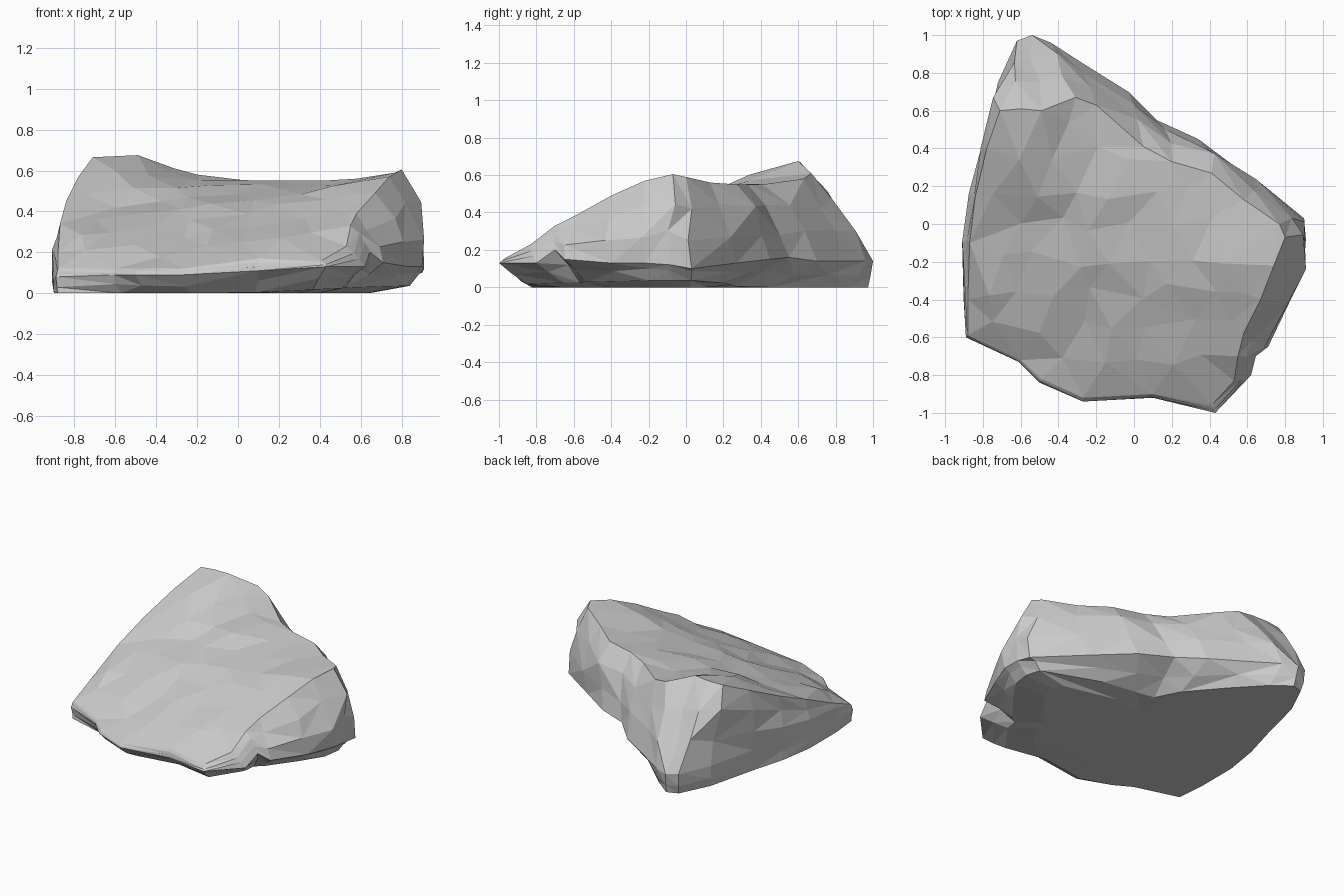
import bpy, bmesh, random
from mathutils import Vector
from mathutils.geometry import delaunay_2d_cdt

if "Cube" in bpy.data.objects:
    bpy.data.objects.remove(bpy.data.objects["Cube"])

random.seed(4)

# widest outline of the rock, counter-clockwise from the front point
outline = [(.43, -1, .13), (.62, -.8, .13), (.645, -.7, .2), (.71, -.65, .15), (.83, -.4, .13),
           (.9, -.22, .13), (.91, -.08, .12), (.9, .03, .1), (.58, .27, .13), (.34, .45, .15),
           (.12, .55, .16), (-.03, .7, .14), (-.27, .85, .14), (-.44, .96, .14), (-.54, 1, .14),
           (-.62, .97, .15), (-.72, .75, .15), (-.8, .4, .15), (-.87, .15, .15), (-.91, -.1, .14),
           (-.9, -.4, .09), (-.89, -.6, .08), (-.61, -.73, .09), (-.5, -.84, .09),
           (-.27, -.94, .09), (.1, -.92, .11)]

# rim of the sloping upper face, point for point with the outline
rim = [(.41, -.96, .16), (.53, -.83, .23), (.55, -.7, .33), (.58, -.58, .39), (.67, -.4, .49),
       (.74, -.22, .57), (.8, -.07, .605), (.77, 0, .59), (.58, .13, .56), (.41, .27, .55),
       (.2, .33, .55), (.05, .41, .55), (-.2, .63, .58), (-.31, .67, .61), (-.49, .6, .675),
       (-.6, .61, .67), (-.71, .6, .665), (-.78, .4, .57), (-.84, .15, .45), (-.87, -.1, .34),
       (-.88, -.4, .2), (-.88, -.59, .12), (-.6, -.72, .12), (-.49, -.82, .12),
       (-.27, -.92, .12), (.1, -.9, .17)]

# how far the underside is cut back below each outline point
undercut = [.16, .18, .18, .18, .12, .08, .07, .09, .18, .26, .28, .25, .18, .09, .03,
            .03, .02, .01, .01, .01, 0, .01, .06, .1, .12, .14]

outline = [Vector(p) for p in outline]
rim = [Vector(p) for p in rim]
n = len(rim)


def jitter(p, s):
    return p + Vector([random.uniform(-s, s) for _ in range(3)])


def wall(t):
    """Ring part way up the side wall, bulged outward where the wall is tall."""
    ring = []
    for a, b in zip(outline, rim):
        out = Vector((a.x, a.y, 0)).normalized()
        h = b.z - a.z
        bulge = .1 if a.x < -.65 else .25 if a.y > .8 else .5
        p = jitter(a.lerp(b, t) + out * h * bulge * t * (1 - t), .05 * h)
        p.x = max(-.91, min(.91, p.x))
        ring.append(p)
    return ring


def base(share, extra, height):
    """Underside ring pulled in by a share of the undercut, rising to the right."""
    ring = []
    for p, cut in zip(outline, undercut):
        flat = Vector((p.x, p.y, 0))
        q = flat - flat.normalized() * (cut * share + extra)
        q.z = height * p.z + (.04 * max(0, p.x) if not extra else 0)
        ring.append(q)
    return ring


# loft the underside, widest line, side wall and rim
rings = [base(1, .2, 0), base(1, 0, 0), [jitter(p, .008) for p in base(.5, 0, .45)],
         outline, wall(.35), wall(.7), rim]
bm = bmesh.new()
loops = [[bm.verts.new(p) for p in r] for r in rings]
for lo, hi in zip(loops, loops[1:]):
    for i in range(n):
        j = (i + 1) % n
        a, b, c, d = lo[i], lo[j], hi[j], hi[i]
        if random.random() < .5:
            tris = ((a, b, c), (a, c, d))
        else:
            tris = ((a, b, d), (b, c, d))
        for t in tris:
            bm.faces.new(t)
bm.faces.new(list(reversed(loops[0])))

# upper face: scattered points triangulated inside the rim
pts = [p.xy for p in rim]
for iy in range(-5, 5):
    for ix in range(-5, 5):
        q = Vector((ix * .2 + .1 * (iy % 2), iy * .18)) + jitter(Vector(), .05).xy
        if min((q - p.lerp(r, k)).length for p, r in zip(pts[:n], pts[1:n] + pts[:1])
               for k in (0, .33, .67)) > .09:
            pts.append(q)
co, _, tris, origin, _, _ = delaunay_2d_cdt(pts, [(i, (i + 1) % n) for i in range(n)], [], 1, 1e-5)
slot = [min(o) if o else n for o in origin]
face_verts = [loops[-1][s] if s < n else bm.verts.new((p.x, p.y, .4)) for p, s in zip(co, slot)]
for t in tris:
    bm.faces.new([face_verts[i] for i in t])

# stretch the upper face over its rim with a slight crown, then roughen it
inner = [v for v, s in zip(face_verts, slot) if s >= n and v.link_edges]
for _ in range(300):
    for v in inner:
        near = [e.other_vert(v).co.z for e in v.link_edges]
        v.co.z = sum(near) / len(near) + .0025
for v in inner:
    v.co.z += random.uniform(-.01, .01)
bmesh.ops.delete(bm, geom=[v for v in bm.verts if not v.link_faces], context='VERTS')
bmesh.ops.recalc_face_normals(bm, faces=bm.faces)

mesh = bpy.data.meshes.new("rock")
bm.to_mesh(mesh)
bm.free()
rock = bpy.data.objects.new("rock", mesh)
bpy.context.collection.objects.link(rock)
